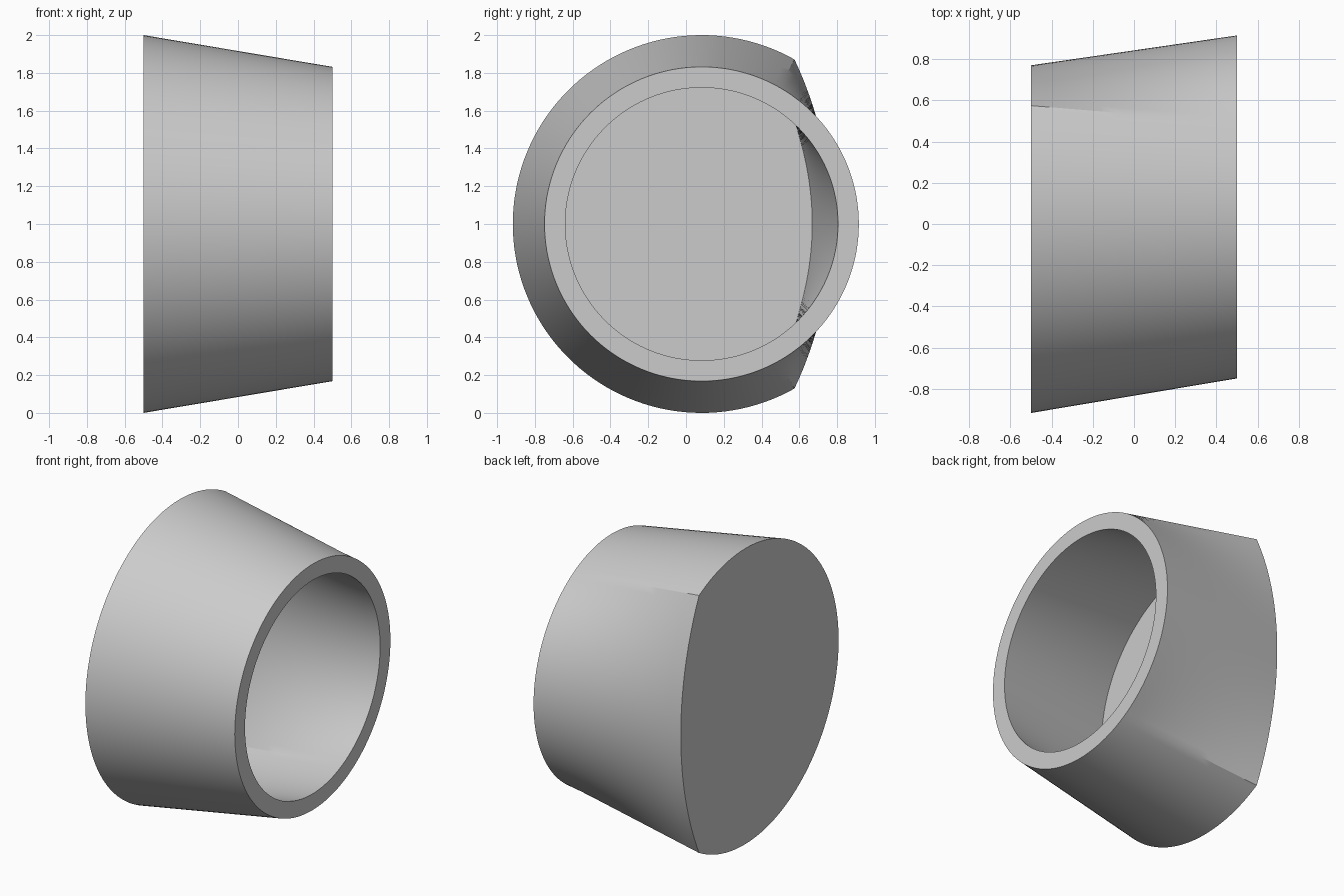
import bpy, bmesh, math

cube = bpy.data.objects.get("Cube")
if cube:
    bpy.data.objects.remove(cube)

CENTER_Y, CENTER_Z = 0.083, 1.0
ARC_SHIFT = 1.35          # flattened side is a wide arc centred this far behind the axis
STEPS = 12                # rings along each wall
ROUND_SEGMENTS, FLAT_SEGMENTS = 96, 48


def section_angles(base_radius, arc_radius):
    """Sample angles with exact samples where the arc cuts the circle."""
    cos_corner = (arc_radius**2 - ARC_SHIFT**2 - base_radius**2) / (2 * ARC_SHIFT * base_radius)
    corner = math.acos(cos_corner)
    flat = [-corner + 2 * corner * i / FLAT_SEGMENTS for i in range(FLAT_SEGMENTS)]
    sweep = 2 * (math.pi - corner)
    return flat + [corner + sweep * i / ROUND_SEGMENTS for i in range(ROUND_SEGMENTS)]


def add_ring(bm, t, base_radius, arc_radius, rim_radius):
    """Blend from the flattened base outline to the round rim."""
    ring = []
    for a in section_angles(base_radius, arc_radius):
        b = ARC_SHIFT * math.cos(a)
        arc = -b + math.sqrt(b * b + arc_radius**2 - ARC_SHIFT**2)
        r = min(base_radius, arc) * (1 - t) + rim_radius * t
        ring.append(bm.verts.new((t - 0.5, CENTER_Y + r * math.cos(a), CENTER_Z + r * math.sin(a))))
    return ring


grey = bpy.data.materials.new("plain_grey")
grey.use_nodes = True
grey.diffuse_color = (0.6, 0.6, 0.6, 1)
grey.node_tree.nodes["Principled BSDF"].inputs["Base Color"].default_value = (0.6, 0.6, 0.6, 1)

bm = bmesh.new()
# Outer wall from base to rim, then inner wall from rim down to the floor
rings = [add_ring(bm, i / STEPS, 1.0, 2.037, 0.832) for i in range(STEPS + 1)]
rings += [add_ring(bm, 1 - 0.9 * i / STEPS, 0.885, 1.92, 0.722) for i in range(STEPS + 1)]
for lower, upper in zip(rings, rings[1:]):
    for i in range(len(lower)):
        j = (i + 1) % len(lower)
        bm.faces.new((lower[i], lower[j], upper[j], upper[i]))
# Closed base and inside floor
bm.faces.new(rings[0])
bm.faces.new(rings[-1])
bmesh.ops.recalc_face_normals(bm, faces=bm.faces)

mesh = bpy.data.meshes.new("cup_shell")
bm.to_mesh(mesh)
bm.free()
mesh.materials.append(grey)
cup = bpy.data.objects.new("cup_shell", mesh)
bpy.context.collection.objects.link(cup)

bpy.ops.object.select_all(action='DESELECT')
cup.select_set(True)
bpy.context.view_layer.objects.active = cup
bpy.ops.object.shade_smooth_by_angle(angle=math.radians(26))
